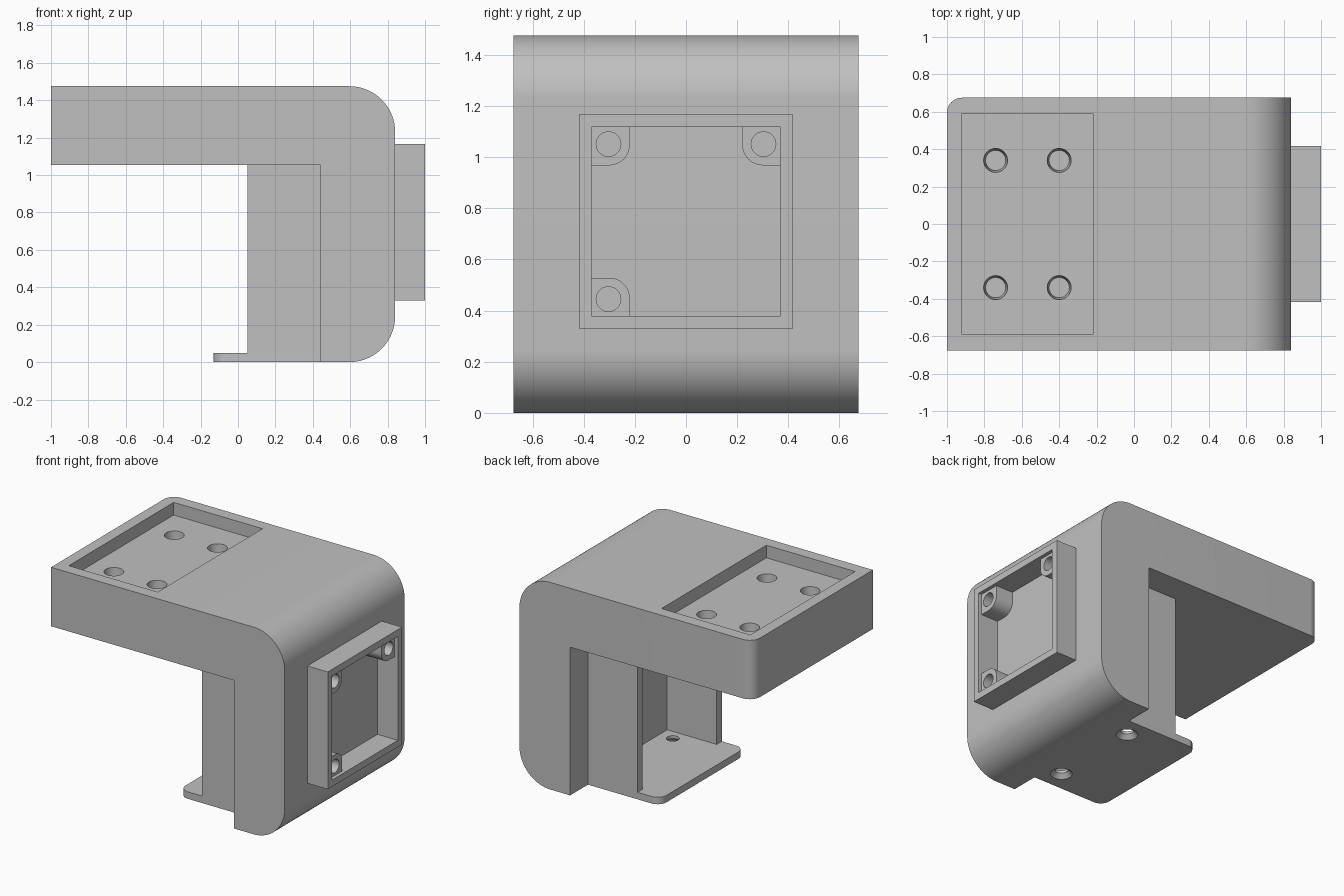
import bpy, bmesh, math
from mathutils import Vector

cube = bpy.data.objects.get("Cube")
if cube:
    bpy.data.objects.remove(cube, do_unlink=True)

grey = bpy.data.materials.new("plain_grey")
grey.use_nodes = True
grey.diffuse_color = (0.53, 0.53, 0.53, 1)
grey.node_tree.nodes["Principled BSDF"].inputs["Base Color"].default_value = grey.diffuse_color


def outline(corners, steps=20):
    """Right-angled outline from (u, v, radius) corners."""
    pts = []
    for i, (u, v, r) in enumerate(corners):
        p = Vector((u, v))
        if r == 0:
            pts.append(p)
            continue
        a = (Vector(corners[i - 1][:2]) - p).normalized()
        b = (Vector(corners[(i + 1) % len(corners)][:2]) - p).normalized()
        for k in range(steps + 1):
            t = math.pi / 2 * k / steps
            pts.append(p + r * (a + b - b * math.cos(t) - a * math.sin(t)))
    return pts


def rect(u0, u1, v0, v1):
    return outline([(u0, v0, 0), (u1, v0, 0), (u1, v1, 0), (u0, v1, 0)])


def circle(u, v, r, n=40):
    return [Vector((u + r * math.cos(2 * math.pi * k / n),
                    v + r * math.sin(2 * math.pi * k / n))) for k in range(n)]


def loft(name, axis, sections):
    """Solid through (height, outline) sections along an axis."""
    place = {"X": lambda p, h: (h, p.x, p.y),
             "Y": lambda p, h: (p.x, h, p.y),
             "Z": lambda p, h: (p.x, p.y, h)}[axis]
    bm = bmesh.new()
    rings = [[bm.verts.new(place(p, h)) for p in pts] for h, pts in sections]
    for low, high in zip(rings, rings[1:]):
        for i in range(len(low)):
            bm.faces.new((low[i - 1], low[i], high[i], high[i - 1]))
    bm.faces.new(rings[0])
    bm.faces.new(rings[-1])
    bmesh.ops.recalc_face_normals(bm, faces=bm.faces)
    mesh = bpy.data.meshes.new(name)
    bm.to_mesh(mesh)
    bm.free()
    mesh.materials.append(grey)
    obj = bpy.data.objects.new(name, mesh)
    bpy.context.collection.objects.link(obj)
    return obj


def prism(name, axis, pts, lo, hi):
    return loft(name, axis, [(lo, pts), (hi, pts)])


def activate(obj):
    bpy.ops.object.select_all(action="DESELECT")
    obj.select_set(True)
    bpy.context.view_layer.objects.active = obj


def cut(obj, cutter):
    cutter.hide_render = True
    mod = obj.modifiers.new("cut", "BOOLEAN")
    mod.operation, mod.solver, mod.object = "DIFFERENCE", "EXACT", cutter
    activate(obj)
    bpy.ops.object.modifier_apply(modifier=mod.name)
    bpy.data.objects.remove(cutter, do_unlink=True)


# Main L-shaped body with large rounded outer corners
R = 0.245
TOP, UNDER, LEG, FACE, HALF = 1.475, 1.055, 0.44, 0.84, 0.675
body = prism("main_body", "Y", outline([
    (-1, UNDER, 0), (LEG, UNDER, 0), (LEG, 0, 0),
    (FACE, 0, R), (FACE, TOP, R), (-1, TOP, 0)], 32), -HALF, HALF)

# One rounded vertical corner at the back of the arm
bm = bmesh.new()
bm.from_mesh(body.data)
corner = [e for e in bm.edges
          if all(v.co.x < -0.99 and v.co.y > 0.6 for v in e.verts)]
bmesh.ops.bevel(bm, geom=corner, offset=0.08, segments=12, profile=0.5, affect="EDGES")
bm.to_mesh(body.data)
bm.free()

# Shallow tray and four blind holes in the top
FLOOR = TOP - 0.09
cut(body, prism("tray_cutter", "Z", rect(-0.92, -0.22, -0.59, 0.59), FLOOR, TOP + 0.1))
for x in (-0.74, -0.4):
    for y in (-0.34, 0.34):
        cut(body, loft("hole_cutter", "Z", [
            (FLOOR - 0.12, circle(x, y, 0.054)),
            (FLOOR, circle(x, y, 0.064)),
            (FLOOR + 0.02, circle(x, y, 0.064))]))

# Square housing frame on the side
MID = 0.748
frame = prism("housing_frame", "X", rect(-0.418, 0.418, MID - 0.418, MID + 0.418), FACE, 1)
cut(frame, prism("frame_cutter", "X", rect(-0.37, 0.37, MID - 0.37, MID + 0.37), 0.7, 1.1))

# Three screw posts in the housing corners
parts = [body, frame]
for name, sy, sz in (("upper_front", -1, 1), ("upper_back", 1, 1), ("lower_front", -1, -1)):
    a, b = 0.37, 0.22
    post = prism(name + "_post", "X", outline([
        (sy * a, MID + sz * a, 0), (sy * b, MID + sz * a, 0),
        (sy * b, MID + sz * b, 0.08), (sy * a, MID + sz * b, 0)]), FACE, 0.975)
    cut(post, prism("post_cutter", "X", circle(sy * 0.303, MID + sz * 0.303, 0.048), 0.86, 1.1))
    parts.append(post)

# Open channel under the arm: two thin walls
W, T, PLATE = 0.475, 0.058, 0.05
for name, s in (("front", -1), ("back", 1)):
    parts.append(prism(name + "_channel_wall", "Z",
                       rect(0.05, LEG, *sorted((s * W, s * (W - T)))), PLATE, UNDER))

# Base plate with rounded corners and two countersunk holes
plate = prism("base_plate", "Z", outline([
    (LEG, -W, 0), (LEG, W, 0), (-0.13, W, 0.07), (-0.13, -W, 0.07)]), 0, PLATE)
for y in (-0.33, 0.33):
    x = 0.335
    cut(plate, loft("countersink_cutter", "Z", [
        (-0.01, circle(x, y, 0.08)), (0.03, circle(x, y, 0.042)),
        (0.1, circle(x, y, 0.042))]))
parts.append(plate)

# Smooth curves, sharp edges
for obj in parts:
    activate(obj)
    bpy.ops.object.shade_smooth_by_angle(angle=math.radians(30))
